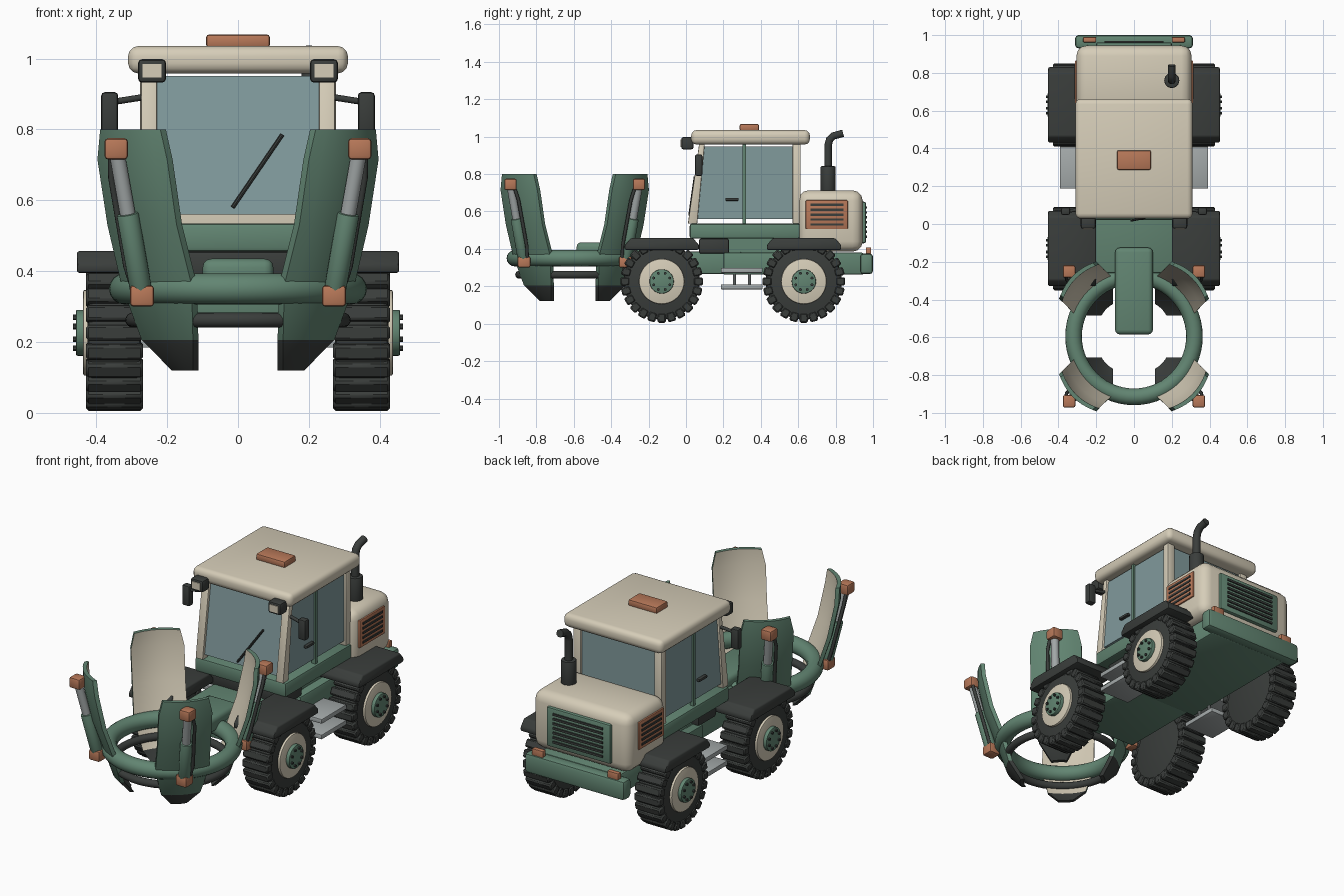
import bpy, bmesh, math
from mathutils import Vector, Matrix

old = bpy.data.objects.get("Cube")
if old:
    bpy.data.objects.remove(old, do_unlink=True)

parts = []


def material(name, r, g, b):
    m = bpy.data.materials.new(name)
    m.use_nodes = True
    m.diffuse_color = (r, g, b, 1)
    m.node_tree.nodes["Principled BSDF"].inputs["Base Color"].default_value = (r, g, b, 1)
    return m


GREEN = material("sage green", 0.122, 0.235, 0.168)
CREAM = material("cream", 0.67, 0.61, 0.48)
RUST = material("terracotta", 0.48, 0.19, 0.10)
DARK = material("charcoal", 0.042, 0.047, 0.044)
GLASS = material("tinted glass", 0.22, 0.325, 0.335)
STEEL = material("light steel", 0.37, 0.40, 0.40)


def finish(name, bm, *mats):
    bmesh.ops.recalc_face_normals(bm, faces=bm.faces)
    me = bpy.data.meshes.new(name)
    bm.to_mesh(me)
    bm.free()
    ob = bpy.data.objects.new(name, me)
    for m in mats:
        me.materials.append(m)
    bpy.context.collection.objects.link(ob)
    parts.append(ob)
    return ob


def bevel(bm, width, segs=2):
    if width:
        edges = [e for e in bm.edges if e.calc_face_angle(0) > 0.6]
        bmesh.ops.bevel(bm, geom=edges, offset=width, segments=segs, profile=0.5,
                        affect='EDGES', clamp_overlap=True)


def box(name, x, y, z, mat, width=0.0, segs=2):
    bm = bmesh.new()
    lo, hi = zip(x, y, z)
    lo, hi = Vector(lo), Vector(hi)
    size = hi - lo
    bmesh.ops.create_cube(bm, size=1, matrix=Matrix.Translation((lo + hi) / 2)
                          @ Matrix.Diagonal([abs(c) for c in size] + [1]))
    bevel(bm, width, segs)
    return finish(name, bm, mat)


def prism(name, profile, x0, x1, mat, width=0.0):
    """Extrude a (y, z) outline along x."""
    bm = bmesh.new()
    face = bm.faces.new([bm.verts.new((x0, y, z)) for y, z in profile])
    out = bmesh.ops.extrude_face_region(bm, geom=[face])
    bmesh.ops.translate(bm, vec=(x1 - x0, 0, 0),
                        verts=[g for g in out["geom"] if isinstance(g, bmesh.types.BMVert)])
    bmesh.ops.recalc_face_normals(bm, faces=bm.faces)
    bevel(bm, width)
    return finish(name, bm, mat)


def rod(name, p, q, r, mat, segs=24, width=0.0):
    p, q = Vector(p), Vector(q)
    bm = bmesh.new()
    rot = (q - p).to_track_quat('Z', 'Y').to_matrix().to_4x4()
    bmesh.ops.create_cone(bm, cap_ends=True, segments=segs, radius1=r, radius2=r,
                          depth=(q - p).length, matrix=Matrix.Translation((p + q) / 2) @ rot)
    bevel(bm, width)
    return finish(name, bm, mat)


def pipe(name, points, r, mat):
    cu = bpy.data.curves.new(name, 'CURVE')
    cu.dimensions = '3D'
    cu.bevel_depth, cu.bevel_resolution, cu.use_fill_caps = r, 3, True
    sp = cu.splines.new('POLY')
    sp.points.add(len(points) - 1)
    for pt, co in zip(sp.points, points):
        pt.co = (*co, 1)
    cu.materials.append(mat)
    ob = bpy.data.objects.new(name, cu)
    bpy.context.collection.objects.link(ob)


def ring(name, z, radius, tube, mat):
    bpy.ops.mesh.primitive_torus_add(location=(0, RING_Y, z), major_radius=radius, minor_radius=tube,
                                     major_segments=56, minor_segments=16)
    ob = bpy.context.object
    ob.name = name
    ob.data.materials.append(mat)
    parts.append(ob)


# Chassis, bumper and boom
box("front_chassis", (-.205, .205), (-.26, .3), (.265, .385), GREEN, .01)
box("rear_chassis", (-.25, .25), (.2, .95), (.262, .38), GREEN, .01)
box("upper_chassis", (-.2, .2), (.1, .65), (.37, .47), GREEN)
box("tool_case", (-.24, .24), (.07, .23), (.375, .455), DARK, .01)
box("rear_bumper", (-.312, .312), (.93, 1.0), (.265, .375), GREEN, .018)
box("boom", (-.1, .1), (-.585, -.125), (.35, .435), GREEN, .025, 3)

# Cab
box("cab_sill", (-.285, .285), (.02, .61), (.455, .535), GREEN, .012)
box("roof", (-.31, .31), (.028, .662), (.958, 1.035), CREAM, .028, 3)
box("roof_beacon", (-.09, .09), (.287, .39), (1.03, 1.068), RUST, .009)
prism("windshield", [(.028, .56), (.04, .56), (.096, .95), (.084, .95)], -.228, .228, GLASS)
box("rear_window", (-.235, .235), (.585, .6), (.68, .95), GLASS)
rod("wiper", (-.015, .018, .58), (.125, .047, .785), .006, DARK, 8)

# Engine hood
box("hood", (-.305, .305), (.6, .945), (.385, .713), CREAM, .055, 3)
box("rear_grille", (-.2, .2), (.93, .962), (.43, .652), GREEN, .01)
for i in range(7):
    z = .465 + i * .026
    box("rear_grille_slat", (-.155, .155), (.955, .969), (z - .006, z + .006), DARK)

# Exhaust
rod("muffler", (.2, .76, .69), (.2, .76, .842), .04, DARK, 24, .006)
pipe("exhaust_pipe", [(.2, .76, .83), (.2, .76, .955), (.2, .768, .985),
                      (.2, .788, 1.004), (.2, .84, 1.018)], .021, DARK)

for s in (-1, 1):
    # Cab sides
    prism("front_pillar", [(.01, .535), (.06, .535), (.1, .96), (.07, .96)],
          s * .228, s * .274, CREAM, .005)
    box("rear_pillar", (s * .23, s * .276), (.57, .613), (.535, .96), CREAM, .005)
    prism("side_window", [(.06, .56), (.575, .56), (.575, .948), (.092, .948)],
          s * .25, s * .262, GLASS)
    box("door_post", (s * .248, s * .272), (.302, .32), (.535, .96), GREEN)
    box("door_handle", (s * .262, s * .283), (.21, .282), (.657, .673), DARK, .005)

    # Roof lamps and mirrors
    box("roof_lamp", (s * .203, s * .282), (-.025, .04), (.932, .998), DARK, .011)
    box("roof_lamp_lens", (s * .216, s * .269), (-.029, -.02), (.946, .985), CREAM)
    rod("mirror_arm", (s * .26, .08, .892), (s * .35, .068, .878), .009, DARK, 10)
    box("mirror", (s * .338, s * .386), (.048, .088), (.79, .905), DARK, .01)

    # Hood side vents and tail lamps
    box("side_vent", (s * .29, s * .313), (.64, .865), (.505, .66), RUST, .004)
    for i in range(5):
        z = .53 + i * .0265
        box("vent_slot", (s * .31, s * .317), (.665, .842), (z - .006, z + .006), DARK)
    box("tail_lamp", (s * .2, s * .27), (.962, .99), (.36, .408), RUST, .005)

    # Boarding steps
    for z in (.285, .197):
        box("step", (s * .2, s * .392), (.187, .41), (z - .013, z + .013), STEEL, .004)
    for y in (.26, .34):
        rod("step_bracket", (s * .24, y, .19), (s * .24, y, .29), .008, STEEL, 8)

    # Wheels and fenders
    for y in (-.13, .63):
        z = .226
        prism("fender", [(y - .198, .395), (y + .2, .395), (y + .2, .42), (y + .168, .457),
                         (y - .166, .457), (y - .198, .42)], s * .2, s * .455, DARK, .008)
        rod("tyre", (s * .274, y, z), (s * .424, y, z), .204, DARK, 48, .014)
        bm = bmesh.new()
        for i in range(24):
            turn = Matrix.Translation((s * .3485, y, z)) @ Matrix.Rotation(math.tau * i / 24, 4, 'X')
            bmesh.ops.create_cube(bm, size=1, matrix=turn @ Matrix.Translation((0, 0, .196))
                                  @ Matrix.Diagonal((.16, .044, .05, 1)))
        bevel(bm, .007, 1)
        finish("tyre_lugs", bm, DARK)
        rod("wheel_rim", (s * .40, y, z), (s * .437, y, z), .121, CREAM, 40, .005)
        rod("wheel_hub", (s * .42, y, z), (s * .457, y, z), .065, GREEN, 32, .004)
        for i in range(8):
            a = math.tau * (i + .5) / 8
            by, bz = y + .047 * math.cos(a), z + .047 * math.sin(a)
            rod("hub_bolt", (s * .45, by, bz), (s * .466, by, bz), .008, DARK, 6)

# Grab rings
RING_Y = -.595
ring("grab_ring", .35, .32, .044, GREEN)
ring("lower_ring", .262, .297, .021, DARK)

# Claw rows: height, radius at the side edges, half width, bulge
ROWS = [(.12, .222, .042, .006), (.205, .282, .102, .02), (.36, .325, .14, .03),
        (.53, .383, .138, .032), (.715, .422, .139, .032), (.8, .43, .12, .026)]
COLS = 9


def claw(sx, sy):
    out = Vector((sx, sy, 0)).normalized()
    side = Vector((sx, -sy, 0)).normalized()

    def at(r, t, z):
        return Vector((0, RING_Y, z)) + out * r + side * t

    # Curved shell: green outside, cream inside, dark tip
    bm = bmesh.new()
    grid = {}
    for layer, inset in enumerate((0, .022)):
        for j, (z, r, w, bulge) in enumerate(ROWS):
            for i in range(COLS):
                t = 2 * i / (COLS - 1) - 1
                grid[layer, j, i] = bm.verts.new(at(r + bulge * (1 - t * t) - inset, t * w, z))
    last = len(ROWS) - 1

    def quad(a, b, c, d, index):
        f = bm.faces.new([grid[k] for k in (a, b, c, d)])
        f.material_index = 2 if f.calc_center_median().z < .2 else index

    for j in range(last):
        for i in range(COLS - 1):
            for n in (0, 1):
                quad((n, j, i), (n, j, i + 1), (n, j + 1, i + 1), (n, j + 1, i), n)
        for i in (0, COLS - 1):
            quad((0, j, i), (1, j, i), (1, j + 1, i), (0, j + 1, i), 0)
    for j in (0, last):
        for i in range(COLS - 1):
            quad((0, j, i), (0, j, i + 1), (1, j, i + 1), (1, j, i), 0)
    finish("claw", bm, GREEN, CREAM, DARK)

    # Hydraulic ram with its mounts and hose
    low, high = at(.383, 0, .33), at(.486, 0, .745)
    mid = low.lerp(high, .56)
    rod("ram_barrel", low, mid, .031, GREEN, 24, .005)
    rod("ram_piston", mid, high, .022, STEEL, 20)
    for name, c, h in (("upper_ram_mount", high, .033), ("lower_ram_mount", low, .034)):
        box(name, (c.x - h, c.x + h), (c.y - h, c.y + h), (c.z - .03, c.z + .03), RUST, .01)
    pipe("ram_hose", [low + side * .025, low.lerp(high, .2) + side * .042,
                      low.lerp(high, .8) + side * .04, high + side * .022], .009, DARK)


for sx in (-1, 1):
    for sy in (-1, 1):
        claw(sx, sy)

# Smooth shading with sharp creases
bpy.ops.object.select_all(action='DESELECT')
for ob in parts:
    ob.select_set(True)
bpy.context.view_layer.objects.active = parts[0]
bpy.ops.object.shade_smooth_by_angle(angle=math.radians(38))
